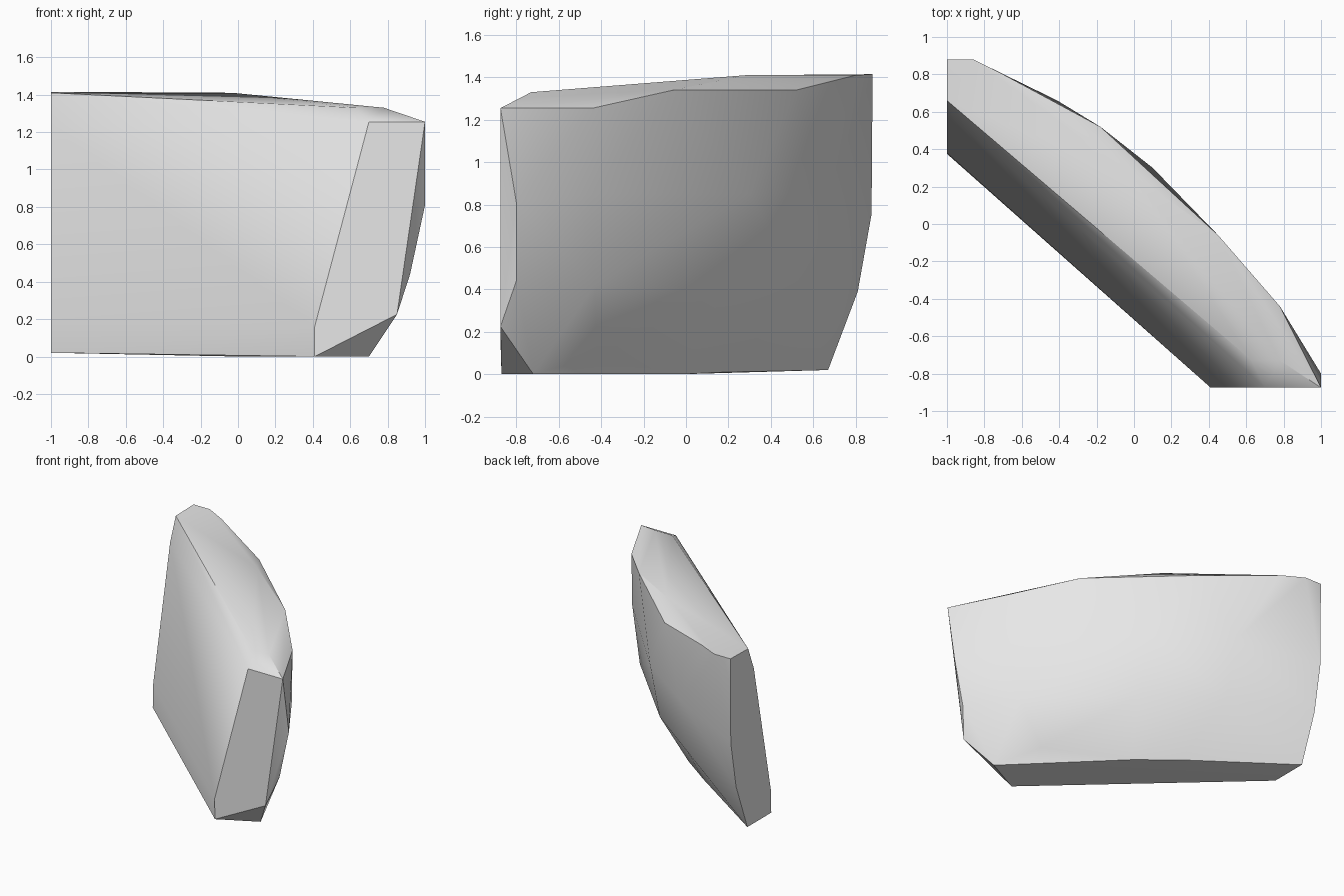
import bpy
import bmesh
import math

default_cube = bpy.data.objects.get("Cube")
if default_cube:
    bpy.data.objects.remove(default_cube, do_unlink=True)


def make_material(name, color):
    material = bpy.data.materials.new(name)
    material.use_nodes = True
    material.diffuse_color = color
    shader = material.node_tree.nodes["Principled BSDF"]
    shader.inputs["Base Color"].default_value = color
    return material


def make_faceted_solid(name, outlines, material):
    """Wrap a tight convex skin around a set of corner outlines."""
    mesh = bpy.data.meshes.new(name)
    bm = bmesh.new()
    for outline in outlines:
        for corner in outline:
            bm.verts.new(corner)
    hull = bmesh.ops.convex_hull(bm, input=bm.verts[:])
    leftovers = {item for key in ("geom_interior", "geom_unused")
                 for item in hull[key] if isinstance(item, bmesh.types.BMVert)}
    bmesh.ops.delete(bm, geom=list(leftovers), context="VERTS")
    bmesh.ops.dissolve_limit(bm, angle_limit=math.radians(2),
                             verts=bm.verts[:], edges=bm.edges[:])
    bmesh.ops.recalc_face_normals(bm, faces=bm.faces[:])
    bm.to_mesh(mesh)
    bm.free()
    mesh.materials.append(material)
    solid = bpy.data.objects.new(name, mesh)
    bpy.context.collection.objects.link(solid)
    return solid


# Leaning flat front with a soft bevel at its upper and lower edge
front_slab = [
    (-1, .375, .02), (.41, -.87, 0),
    (-1, .38, .2), (.41, -.875, .16),
    (-1, .59, 1.23), (.7, -.875, 1.255),
    (-1, .66, 1.41), (.63, -.73, 1.33),
]

# Gently sloping top, from the high end to the low end
top_ridge = [
    (-1, .88, 1.415), (-.86, .88, 1.415), (-.7, .8, 1.41),
    (-.03, .28, 1.41), (.78, -.73, 1.33),
]
top_back_edge = [
    (-.18, .52, 1.34), (.45, -.06, 1.34),
    (.78, -.44, 1.255), (1, -.875, 1.255),
]

# Bulging back, narrowing towards the base
back_upper = [
    (-1, .875, .755), (-.41, .66, .85), (.1, .3, .85),
    (.78, -.45, .85), (1, -.8, .81),
]
back_lower = [
    (-1, .81, .39), (-.4, .55, .4), (.1, .18, .4),
    (.7, -.43, .42), (.92, -.8, .44), (.85, -.875, .225),
]
base_edge = [
    (-1, .67, .02), (-.28, .18, .01), (0, -.03, 0),
    (.515, -.42, .08), (.7, -.72, 0),
]

stone_grey = make_material("light_grey", (.8, .8, .8, 1))
fragment = make_faceted_solid(
    "curved_stone_slab",
    [front_slab, top_ridge, top_back_edge, back_upper, back_lower, base_edge],
    stone_grey)

# Smooth the rounded back while keeping the cut edges crisp
bpy.ops.object.select_all(action="DESELECT")
fragment.select_set(True)
bpy.context.view_layer.objects.active = fragment
bpy.ops.object.shade_smooth_by_angle(angle=math.radians(30))
